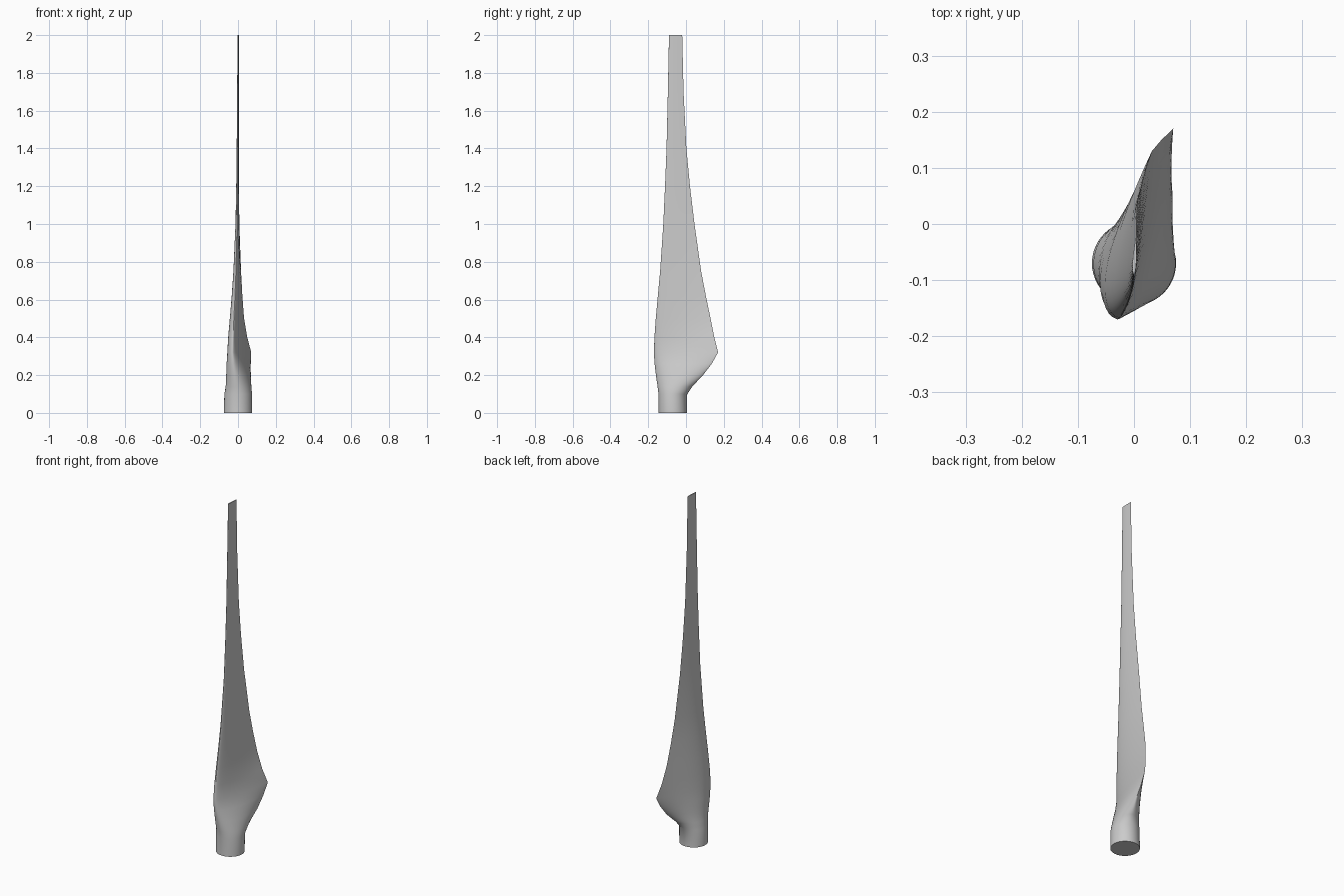
import bpy, bmesh, math
from mathutils import Vector

cube = bpy.data.objects.get("Cube")
if cube:
    bpy.data.objects.remove(cube)

grey = bpy.data.materials.new("blade_grey")
grey.use_nodes = True
colour = (0.6, 0.6, 0.6, 1)
grey.diffuse_color = colour
grey.node_tree.nodes["Principled BSDF"].inputs["Base Color"].default_value = colour

# Stations: height, leading edge xy, trailing edge xy, convex bulge, flat-side bulge, roundness
stations = [
    (0.00, (-.02, -.142), (.02, .002), .075, .075, 1),
    (0.10, (-.02, -.143), (.022, .004), .073, .073, 1),
    (0.14, (-.02, -.148), (.04, .032), .072, .062, .75),
    (0.20, (-.024, -.158), (.06, .09), .068, .048, .4),
    (0.26, (-.028, -.166), (.067, .136), .06, .032, .15),
    (0.32, (-.03, -.17), (.07, .17), .052, .018, 0),
    (0.40, (-.027, -.167), (.049, .15), .045, .014, 0),
    (0.50, (-.022, -.16), (.032, .13), .036, .012, 0),
    (0.62, (-.016, -.149), (.023, .105), .028, .01, 0),
    (0.75, (-.011, -.137), (.016, .08), .021, .008, 0),
    (1.00, (-.005, -.12), (.007, .045), .012, .006, 0),
    (1.20, (-.003, -.111), (.005, .021), .009, .005, 0),
    (1.40, (-.002, -.103), (.004, .002), .007, .004, 0),
    (1.70, (-.001, -.096), (.004, -.013), .005, .003, 0),
    (2.00, (0, -.09), (.004, -.02), .004, .003, 0),
]
SIDES = 48


def thickness(u, roundness):
    """Blend an airfoil half-thickness with a circular one."""
    foil = 2.6 * math.sqrt(u) * (1 - u) * (1 - 0.18 * u)
    circle = 2 * math.sqrt(max(u * (1 - u), 0))
    return foil * (1 - roundness) + circle * roundness


def section(bm, z, lead, trail, convex, flat, roundness):
    lead, trail = Vector(lead), Vector(trail)
    chord = trail - lead
    normal = Vector((-chord.y, chord.x)).normalized()
    ring = []
    for i in range(SIDES):
        angle = math.tau * i / SIDES
        u = (1 - math.cos(angle)) / 2
        bulge = convex if i < SIDES / 2 else -flat
        p = lead + chord * u + normal * bulge * thickness(u, roundness)
        ring.append(bm.verts.new((p.x, p.y, z)))
    return ring


# Loft the blade through its stations and cap both ends
bm = bmesh.new()
rings = [section(bm, *s) for s in stations]
for low, high in zip(rings, rings[1:]):
    for i in range(SIDES):
        j = (i + 1) % SIDES
        bm.faces.new((low[i], low[j], high[j], high[i]))
bm.faces.new(rings[0])
bm.faces.new(rings[-1])
bmesh.ops.recalc_face_normals(bm, faces=bm.faces)

mesh = bpy.data.meshes.new("turbine_blade")
bm.to_mesh(mesh)
bm.free()
mesh.materials.append(grey)
blade = bpy.data.objects.new("turbine_blade", mesh)
bpy.context.collection.objects.link(blade)
bpy.ops.object.select_all(action="DESELECT")
blade.select_set(True)
bpy.context.view_layer.objects.active = blade
bpy.ops.object.shade_smooth_by_angle(angle=math.radians(40))
